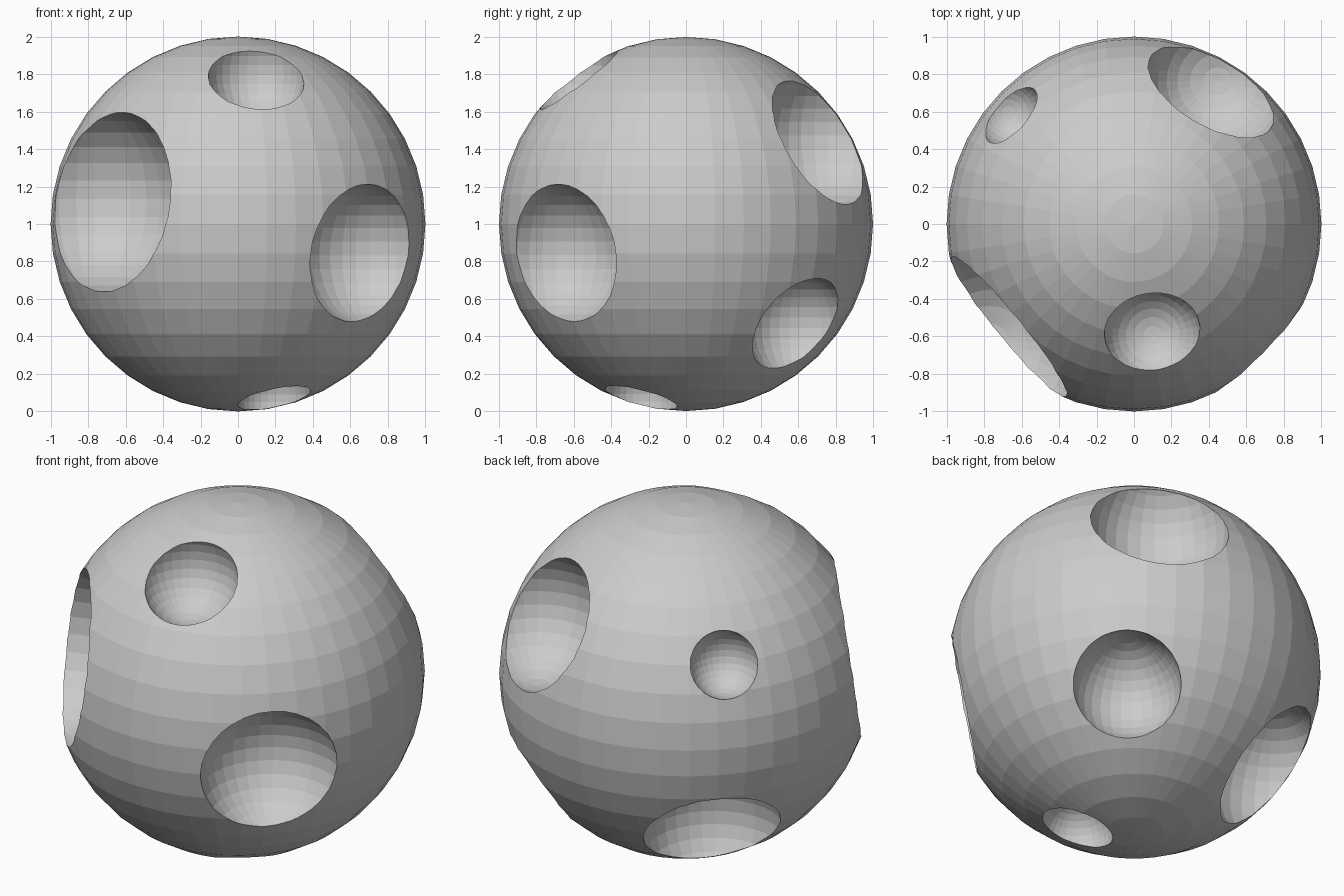
import bpy
from mathutils import Vector

if "Cube" in bpy.data.objects:
    bpy.data.objects.remove(bpy.data.objects["Cube"])

grey = bpy.data.materials.new("moon grey")
grey.diffuse_color = (0.6, 0.6, 0.6, 1)
grey.use_nodes = True
grey.node_tree.nodes["Principled BSDF"].inputs["Base Color"].default_value = grey.diffuse_color


def ball(name, centre, radius, segments, rings):
    bpy.ops.mesh.primitive_uv_sphere_add(segments=segments, ring_count=rings,
                                         radius=radius, location=centre)
    ob = bpy.context.object
    ob.name = name
    ob.data.materials.append(grey)
    return ob


# Main faceted ball standing on the ground plane
CENTRE = Vector((0, 0, 1))
moon = ball("cratered_ball", CENTRE, 1.0, 40, 20)

# Craters: direction from the ball's centre, radius of the scooping sphere
craters = [
    ((-0.67, -0.55, 0.117), 0.50),    # front left, large
    ((0.652, -0.643, -0.155), 0.38),  # front right
    ((0.097, -0.575, 0.77), 0.26),    # front top
    ((0.412, 0.705, 0.437), 0.383),   # back right, upper
    ((-0.657, 0.582, 0.44), 0.187),   # back left, small
    ((0.538, 0.585, -0.533), 0.294),  # back right, lower
    ((0.195, -0.24, -0.93), 0.20),    # underside, small
    ((-0.511, 0.487, -0.602), 0.381), # back left, lower
]

# Scoop each crater with a sphere centred on the surface
for i, (direction, radius) in enumerate(craters):
    cutter = ball("crater_cutter_%d" % i,
                  CENTRE + Vector(direction).normalized(), radius, 32, 16)
    cutter.hide_render = True
    mod = moon.modifiers.new("crater_%d" % i, 'BOOLEAN')
    mod.operation = 'DIFFERENCE'
    mod.solver = 'EXACT'
    mod.object = cutter
    bpy.context.view_layer.objects.active = moon
    bpy.ops.object.modifier_apply(modifier=mod.name)
    bpy.data.objects.remove(cutter, do_unlink=True)
